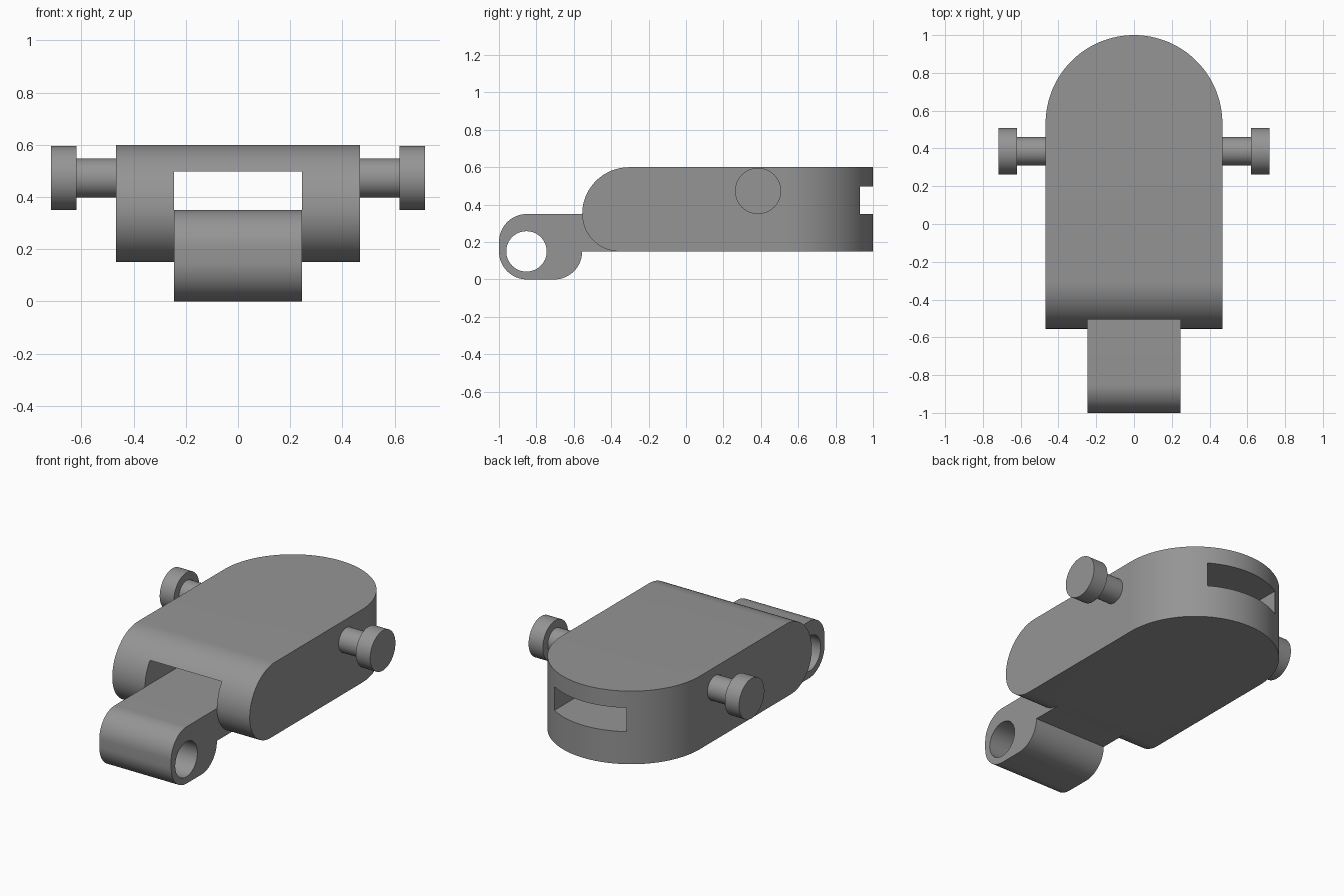
import bpy, bmesh, math
from mathutils import Vector, Matrix

if "Cube" in bpy.data.objects:
    bpy.data.objects.remove(bpy.data.objects["Cube"])

grey = bpy.data.materials.new("plain grey")
grey.diffuse_color = (0.3, 0.3, 0.3, 1)
grey.use_nodes = True
grey.node_tree.nodes["Principled BSDF"].inputs["Base Color"].default_value = grey.diffuse_color


def arc(cx, cy, r, a0, a1, n=16):
    """Points along an arc, angles in degrees."""
    return [(cx + r * math.cos(math.radians(a0 + (a1 - a0) * i / n)),
             cy + r * math.sin(math.radians(a0 + (a1 - a0) * i / n)))
            for i in range(n + 1)]


def prism(name, pts, lo, hi, axis):
    """Extrude an outline along x (points are y, z) or along z (points are x, y)."""
    bm = bmesh.new()
    place = (lambda p: (lo, p[0], p[1])) if axis == 'x' else (lambda p: (p[0], p[1], lo))
    face = bm.faces.new([bm.verts.new(place(p)) for p in pts])
    ext = bmesh.ops.extrude_face_region(bm, geom=[face])
    step = Vector((hi - lo, 0, 0)) if axis == 'x' else Vector((0, 0, hi - lo))
    bmesh.ops.translate(bm, vec=step,
                        verts=[v for v in ext['geom'] if isinstance(v, bmesh.types.BMVert)])
    bmesh.ops.recalc_face_normals(bm, faces=bm.faces)
    mesh = bpy.data.meshes.new(name)
    bm.to_mesh(mesh)
    bm.free()
    mesh.materials.append(grey)
    ob = bpy.data.objects.new(name, mesh)
    bpy.context.collection.objects.link(ob)
    return ob


def combine(ob, other, operation):
    """Apply a boolean and discard the helper."""
    bpy.context.view_layer.objects.active = ob
    mod = ob.modifiers.new("cut", 'BOOLEAN')
    mod.operation, mod.solver, mod.object = operation, 'EXACT', other
    bpy.ops.object.modifier_apply(modifier=mod.name)
    bpy.data.objects.remove(other)


def smooth(ob):
    bpy.ops.object.select_all(action='DESELECT')
    ob.select_set(True)
    bpy.context.view_layer.objects.active = ob
    bpy.ops.object.shade_smooth_by_angle(angle=math.radians(30))


def circle(cx, cy, r, n=64):
    return arc(cx, cy, r, 0, 360, n)[:-1]


# Housing: rounded nose in side profile, semicircular tail in plan
W, SLOT = 0.468, 0.245
side = (arc(-0.305, 0.35, 0.25, 90, 180) + arc(-0.355, 0.35, 0.2, 180, 270)[1:]
        + [(1.2, 0.15), (1.2, 0.6)])
housing = prism("housing", side, -0.6, 0.6, 'x')
plan = [(-W, -0.8), (W, -0.8)] + arc(0, 1 - W, W, 0, 180, 64)
combine(housing, prism("plan_cutter", plan, -0.2, 0.9, 'z'), 'INTERSECT')

# Strap slot running the whole length
slot = [(-1.2, 0.35), (1.2, 0.35), (1.2, 0.497), (-1.2, 0.497)]
combine(housing, prism("slot_cutter", slot, -SLOT, SLOT, 'x'), 'DIFFERENCE')

# Hinge tongue with its pin hole
tongue = (arc(-0.85, 0.2, 0.15, 90, 180) + arc(-0.85, 0.15, 0.15, 180, 270)
          + arc(-0.705, 0.15, 0.15, 270, 360) + [(-0.25, 0.15), (-0.25, 0.35)])
hinge = prism("hinge_tongue", tongue, -SLOT, SLOT, 'x')
combine(hinge, prism("hole_cutter", circle(-0.853, 0.15, 0.108), -0.5, 0.5, 'x'), 'DIFFERENCE')
combine(housing, hinge, 'UNION')
smooth(housing)

# Side pins with wide heads
for label, s in (("left", -1), ("right", 1)):
    smooth(prism(label + "_pin_shaft", circle(0.385, 0.473, 0.075, 48), s * 0.44, s * 0.63, 'x'))
    smooth(prism(label + "_pin_head", circle(0.385, 0.473, 0.123), s * 0.62, s * 0.717, 'x'))
